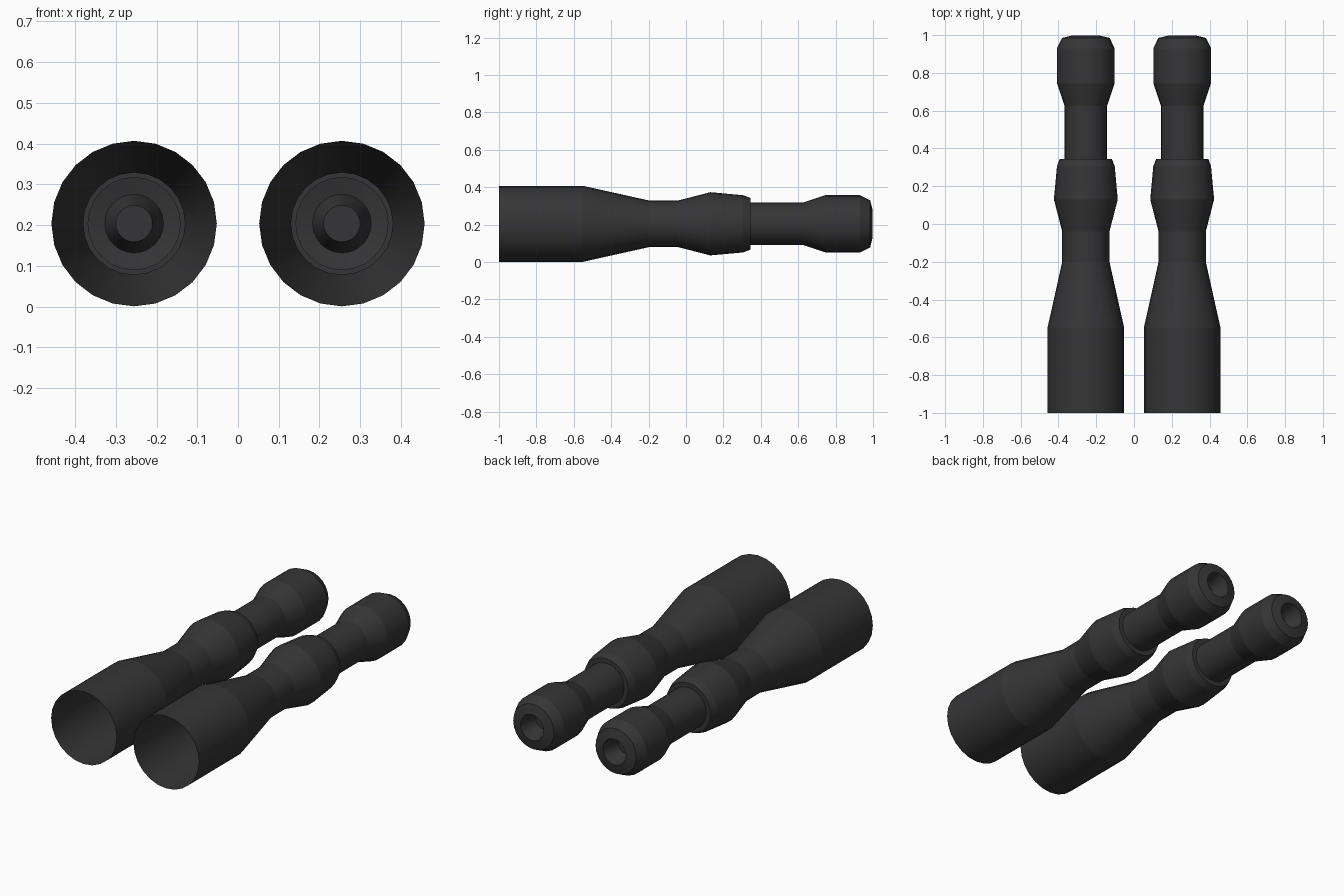
import bpy, bmesh, math

if "Cube" in bpy.data.objects:
    bpy.data.objects.remove(bpy.data.objects["Cube"])

SIDES = 24
CX, CZ = 0.255, 0.204

mat = bpy.data.materials.new("charcoal")
mat.diffuse_color = (0.036, 0.036, 0.038, 1)
mat.use_nodes = True
mat.node_tree.nodes["Principled BSDF"].inputs["Base Color"].default_value = mat.diffuse_color

# (y, radius): open front mouth, waist, collar, neck, rounded head, dimple
PROFILE = [(-1.0, 0.203), (-0.55, 0.203), (-0.2, 0.125), (-0.04, 0.125),
           (0.13, 0.169), (0.305, 0.153), (0.345, 0.138), (0.345, 0.113),
           (0.625, 0.113), (0.745, 0.153), (0.93, 0.153), (0.985, 0.126),
           (0.998, 0.072), (0.90, 0.045)]


def lathe(name, cx):
    bm = bmesh.new()
    rings = []
    for y, r in PROFILE:
        rings.append([bm.verts.new((cx + r * math.cos(2 * math.pi * i / SIDES), y,
                                    CZ + r * math.sin(2 * math.pi * i / SIDES)))
                      for i in range(SIDES)])
    for a, b in zip(rings, rings[1:]):
        for i in range(SIDES):
            j = (i + 1) % SIDES
            bm.faces.new((a[i], b[i], b[j], a[j]))
    bm.faces.new(rings[-1][::-1])  # dimple floor
    # keep ring edges crisp, smooth around the barrel
    for f in bm.faces:
        f.smooth = True
    for ring in rings[1:]:
        for i in range(SIDES):
            bm.edges.get((ring[i], ring[(i + 1) % SIDES])).smooth = False
    me = bpy.data.meshes.new(name)
    bm.to_mesh(me)
    bm.free()
    me.materials.append(mat)
    ob = bpy.data.objects.new(name, me)
    bpy.context.collection.objects.link(ob)


lathe("left_barrel", -CX)
lathe("right_barrel", CX)
